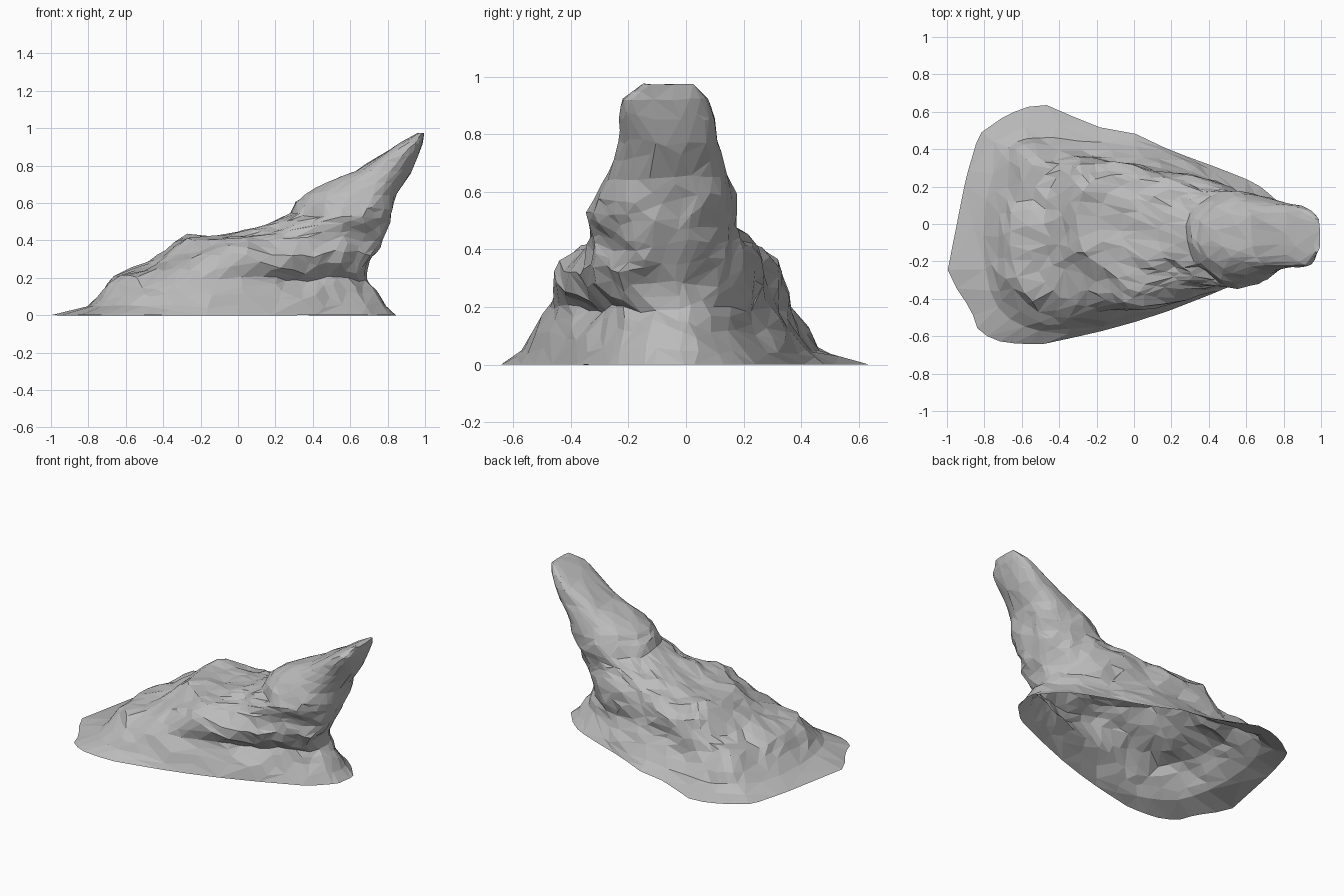
import bpy, bmesh, math
from mathutils import Vector, noise
from mathutils.geometry import intersect_line_line_2d

cube = bpy.data.objects.get("Cube")
if cube:
    bpy.data.objects.remove(cube, do_unlink=True)

stone = bpy.data.materials.new("grey stone")
stone.use_nodes = True
GREY = (0.5, 0.5, 0.5, 1)
stone.diffuse_color = GREY
stone.node_tree.nodes["Principled BSDF"].inputs["Base Color"].default_value = GREY

# Outline of the foot on the ground
FOOT = [Vector(p) for p in (
    (-1, -.27), (-.87, -.46), (-.83, -.58), (-.7, -.635), (-.5, -.645),
    (-.2, -.58), (0, -.525), (.2, -.46), (.45, -.36), (.7, -.25), (.83, -.12),
    (.85, .02), (.75, .14), (.65, .22), (.45, .3), (.2, .39), (.02, .48),
    (-.2, .52), (-.5, .65), (-.68, .585), (-.83, .48), (-.9, .24))]
CENTRE = Vector((-.08, 0))

# Outlines above it: height, left x, right x, front y, back y, taper to the right
LEVELS = [
    (.05, -.8, .79, -.52, .41, .46),
    (.12, -.73, .74, -.49, .355, .44),
    (.2, -.66, .7, -.455, .31, .38),
    (.28, -.48, .71, -.44, .285, .34),
    (.34, -.39, .735, -.43, .26, .28),
    (.4, -.31, .76, -.36, .23, .22),
    (.43, -.08, .775, -.33, .2, .16),
    (.48, .12, .79, -.32, .18, .08),
    (.53, .28, .81, -.32, .18, .03),
    (.59, .32, .83, -.31, .17, 0),
    (.65, .36, .85, -.28, .15, 0),
    (.71, .47, .89, -.25, .13, 0),
    (.77, .62, .925, -.235, .115, 0),
    (.85, .76, .96, -.23, .105, 0),
    (.92, .87, .99, -.215, .08, 0),
    (.975, .965, 1, -.15, .03, 0),
]
# Local lumps and hollows: centre, radius, push
LUMPS = [
    ((-.6, .34, .14), .18, .08),
    ((-.5, .16, .26), .14, -.03),
    ((-.28, .2, .36), .18, .04),
    ((.36, -.4, .25), .17, -.08),
    ((.5, -.3, .44), .18, .03),
    ((0, -.4, .34), .17, .05),
]
SEGMENTS, STEPS = 56, 2


def spow(v, p):
    return math.copysign(abs(v) ** p, v)


def ring(z, x0, x1, front, back, taper):
    """Rounded outline, wider at the left when tapered."""
    left_round = min(1, .7 + .6 * z) if z < .75 else .76
    lean = max(0, .16 - abs(z - .33))
    half, mid = (back - front) / 2, (back + front) / 2
    points = []
    for i in range(SEGMENTS):
        a = math.tau * i / SEGMENTS
        c, s = math.cos(a), math.sin(a)
        p = left_round if c < 0 else .76
        x = (x0 + x1) / 2 + (x1 - x0) / 2 * spow(c, p)
        y = mid + half * spow(s, p) * (1 - taper * c) + lean * max(0, -c)
        points.append(Vector((x, y, z)))
    return points


def foot_ring(above):
    """Foot outline sampled in the directions of the ring above it."""
    points = []
    for p in above:
        far = CENTRE + (p.xy - CENTRE).normalized() * 3
        for a, b in zip(FOOT, FOOT[1:] + FOOT[:1]):
            hit = intersect_line_line_2d(CENTRE, far, a, b)
            if hit:
                points.append(Vector((hit.x, hit.y, 0)))
                break
    return points


def keep_inside(outline):
    """Pull a low outline in so that it never overhangs the foot."""
    for p, foot in zip(outline, foot_ring(outline)):
        reach = (foot.xy - CENTRE).length * (1 - p.z * .7)
        offset = p.xy - CENTRE
        if offset.length > reach:
            p.xy = CENTRE + offset.normalized() * reach


def roughen(p):
    """Uneven rock surface, calmer on the narrow tip; the rim stays put."""
    if p.z < .001:
        return p
    q = p.copy()
    for centre, radius, push in LUMPS:
        c = Vector(centre)
        weight = max(0, 1 - (p - c).length / radius)
        q += Vector((0, math.copysign(.7, c.y), .7)) * push * weight
    strength = min(1, p.z / .15) if p.z < .6 else .4
    q += noise.noise_vector(p * 4.5) * .025 * strength
    q += noise.noise_vector(p * 11) * .02 * strength
    q.x = min(1, q.x)
    q.z = max(.004, min(q.z, .98))
    return q


# Loft the outlines into an open-bottomed shell
outlines = [ring(*level) for level in LEVELS]
for outline in outlines[:3]:
    keep_inside(outline)
outlines.insert(0, foot_ring(outlines[0]))
rows = []
for low, high in zip(outlines, outlines[1:]):
    for k in range(STEPS):
        rows.append([u.lerp(v, k / STEPS) for u, v in zip(low, high)])
rows.append(outlines[-1])

bm = bmesh.new()
rows = [[bm.verts.new(roughen(p)) for p in row] for row in rows]
for low, high in zip(rows, rows[1:]):
    for i in range(SEGMENTS):
        j = (i + 1) % SEGMENTS
        bm.faces.new((low[i], low[j], high[j], high[i]))
bm.faces.new(rows[-1])
bmesh.ops.triangulate(bm, faces=bm.faces[:])
bmesh.ops.recalc_face_normals(bm, faces=bm.faces[:])

mesh = bpy.data.meshes.new("rock_outcrop")
bm.to_mesh(mesh)
bm.free()
mesh.materials.append(stone)
rock = bpy.data.objects.new("rock_outcrop", mesh)
bpy.context.collection.objects.link(rock)

# Collapse to irregular flat facets
facets = rock.modifiers.new("facets", 'DECIMATE')
facets.ratio = .36
